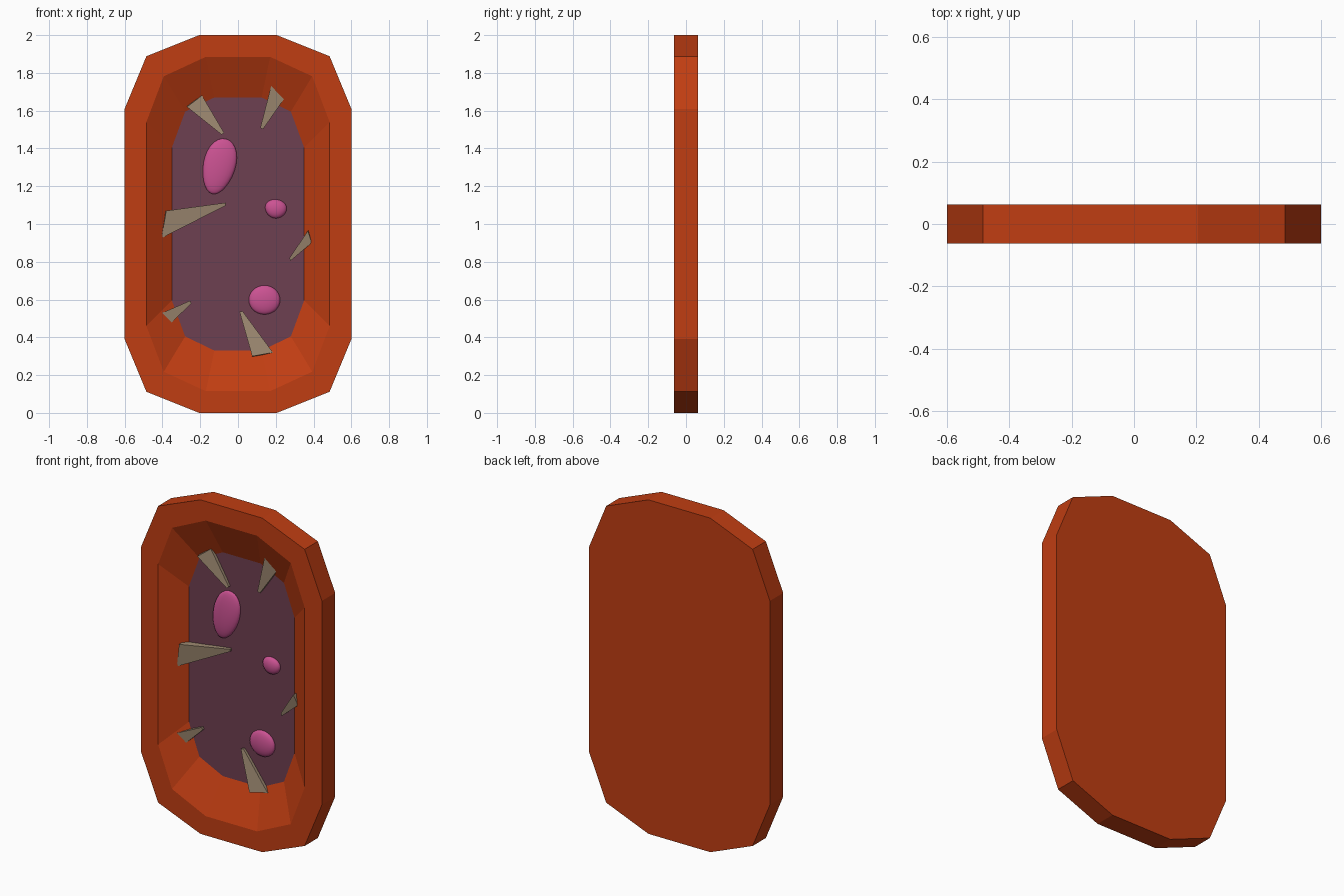
import bpy, bmesh, math
from mathutils import Vector, Matrix

if "Cube" in bpy.data.objects:
    bpy.data.objects.remove(bpy.data.objects["Cube"])


def material(name, rgb):
    m = bpy.data.materials.new(name)
    m.diffuse_color = (*rgb, 1)
    m.use_nodes = True
    m.node_tree.nodes["Principled BSDF"].inputs["Base Color"].default_value = m.diffuse_color
    return m


ORANGE = material("burnt orange", (0.53, 0.047, 0.006))
PURPLE = material("dull purple", (0.155, 0.05, 0.082))
TAN = material("bone tan", (0.36, 0.265, 0.175))
PINK = material("pink", (0.60, 0.085, 0.29))


def finish(name, bm, mats):
    bmesh.ops.recalc_face_normals(bm, faces=bm.faces)
    me = bpy.data.meshes.new(name)
    bm.to_mesh(me)
    bm.free()
    ob = bpy.data.objects.new(name, me)
    for m in mats:
        me.materials.append(m)
    bpy.context.collection.objects.link(ob)
    return ob


def ring(bm, corner, y):
    """Mirror one quarter profile (x, z above middle) into a 12-sided loop."""
    q = list(corner)
    pts = q + [(x, -z) for x, z in reversed(q)]
    pts += [(-x, -z) for x, z in q] + [(-x, z) for x, z in reversed(q)]
    return [bm.verts.new((x, y, 1 + z)) for x, z in pts]


# Slab with a sloped recess: back, side, front rim, recess wall, floor
F, FLOOR, B = -0.0625, 0.035, 0.0625
outer = [(0.205, 1.0), (0.485, 0.888), (0.60, 0.61)]
inner = [(0.17, 0.885), (0.393, 0.782), (0.485, 0.54)]
floor = [(0.125, 0.67), (0.28, 0.595), (0.35, 0.405)]
bm = bmesh.new()
loops = [ring(bm, outer, B), ring(bm, outer, F), ring(bm, inner, F), ring(bm, floor, FLOOR)]
bm.faces.new(loops[0])
for a, b in zip(loops, loops[1:]):
    for i in range(12):
        j = (i + 1) % 12
        bm.faces.new((a[i], a[j], b[j], b[i]))
bm.faces.new(loops[-1]).material_index = 1
finish("recessed_slab", bm, [ORANGE, PURPLE])


# Spikes growing from the recess wall: two base corners, tip, front height
def spike(name, a, b, tip, y):
    bm = bmesh.new()
    a, b, t = (Vector((p[0], 0, p[1])) for p in (a, b, tip))
    side = (b - a).normalized() * 0.008
    mid = (a + b) / 2
    out = (mid - t).normalized() * 0.02
    base = [a + Vector((0, y, 0)), b + Vector((0, y + 0.015, 0)),
            b + out * 0.3 + Vector((0, 0.05, 0)), a + out * 0.3 + Vector((0, 0.05, 0))]
    end = [t - side + Vector((0, 0.015, 0)), t + side + Vector((0, 0.018, 0)),
           t + side + Vector((0, 0.032, 0)), t - side + Vector((0, 0.032, 0))]
    v = [bm.verts.new(p) for p in base]
    w = [bm.verts.new(p) for p in end]
    bm.faces.new(v)
    bm.faces.new(w)
    for i in range(4):
        j = (i + 1) % 4
        bm.faces.new((v[i], v[j], w[j], w[i]))
    finish(name, bm, [TAN])


spike("spike_upper_left", (-0.27, 1.62), (-0.19, 1.68), (-0.08, 1.478), 0.0)
spike("spike_upper_right", (0.175, 1.73), (0.26, 1.685), (0.125, 1.505), 0.0)
spike("spike_middle_left", (-0.38, 1.07), (-0.405, 0.925), (-0.065, 1.105), -0.015)
spike("spike_middle_right", (0.37, 0.965), (0.39, 0.90), (0.275, 0.812), -0.005)
spike("spike_lower_left", (-0.40, 0.53), (-0.37, 0.46), (-0.25, 0.587), -0.005)
spike("spike_lower_right", (0.075, 0.30), (0.185, 0.32), (0.016, 0.537), 0.0)


# Smooth egg-shaped lumps on the floor
def lump(name, x, z, rx, rz, tilt, taper):
    bm = bmesh.new()
    bmesh.ops.create_uvsphere(bm, u_segments=24, v_segments=14, radius=1)
    for v in bm.verts:
        k = 1 + taper * v.co.z
        v.co = Vector((v.co.x * rx * k, v.co.y * 0.026, v.co.z * rz))
    bm.transform(Matrix.Translation((x, 0.032, z)) @ Matrix.Rotation(math.radians(tilt), 4, 'Y'))
    for f in bm.faces:
        f.smooth = True
    finish(name, bm, [PINK])


lump("large_lump", -0.10, 1.305, 0.085, 0.15, 14, 0.12)
lump("small_lump", 0.20, 1.08, 0.057, 0.05, 10, 0.1)
lump("lower_lump", 0.14, 0.598, 0.083, 0.077, 0, 0.0)
